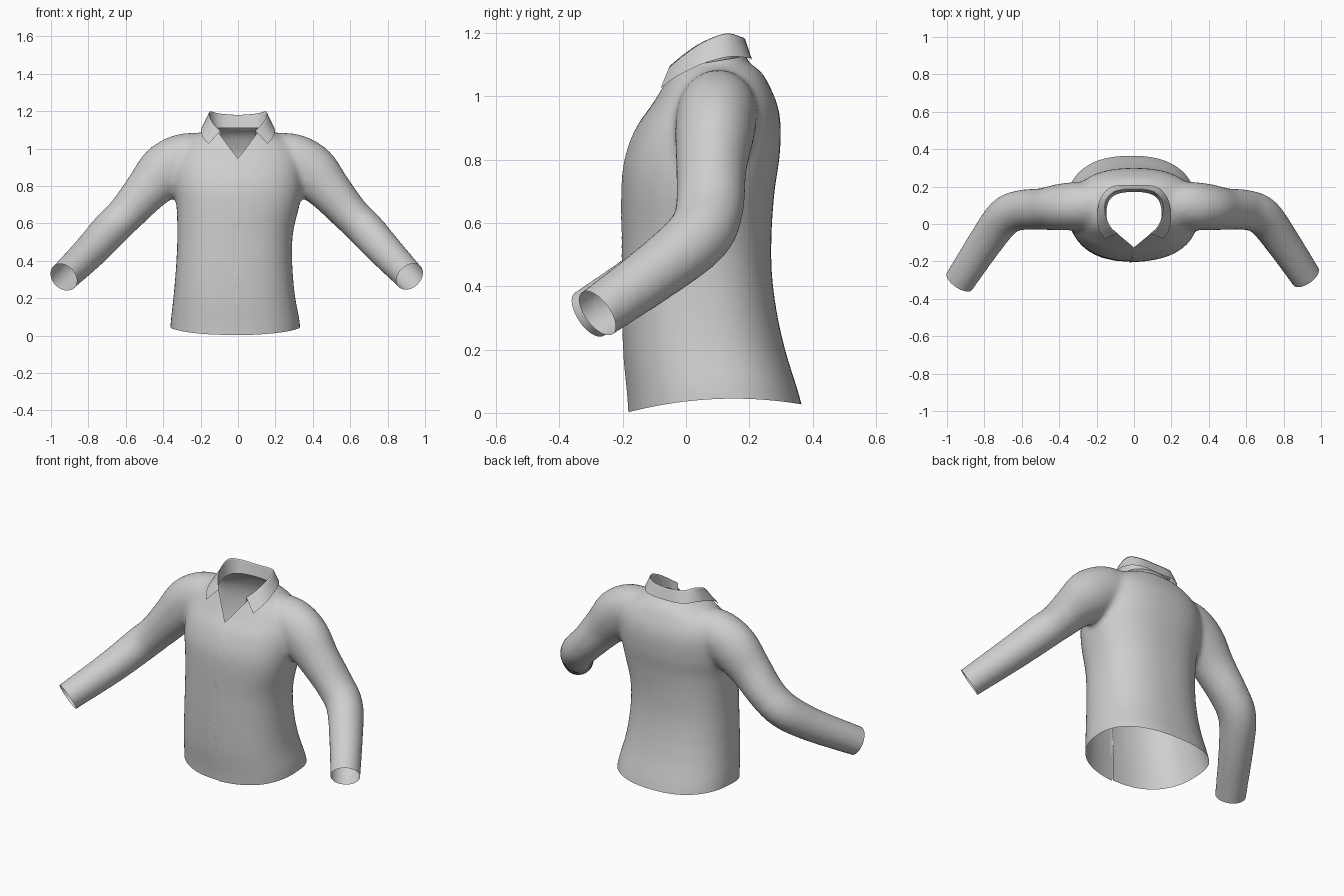
import bpy, bmesh, math
from mathutils import Vector

if "Cube" in bpy.data.objects:
    bpy.data.objects.remove(bpy.data.objects["Cube"])

cloth = bpy.data.materials.new("light_grey_cloth")
cloth.diffuse_color = (0.62, 0.62, 0.62, 1)
cloth.use_nodes = True
cloth.node_tree.nodes["Principled BSDF"].inputs["Base Color"].default_value = cloth.diffuse_color


def loft(bm, rings):
    """Skin a closed tube through rings of equal length."""
    loops = [[bm.verts.new(p) for p in r] for r in rings]
    n = len(loops[0])
    for a, b in zip(loops, loops[1:]):
        for i in range(n):
            bm.faces.new((a[i], a[(i + 1) % n], b[(i + 1) % n], b[i]))
    bm.faces.new(loops[0][::-1])
    bm.faces.new(loops[-1])


def rounded(t, power):
    c, s = math.cos(t), math.sin(t)
    return (math.copysign(abs(c) ** power, c), math.copysign(abs(s) ** power, s))


def spline(rows, steps=4):
    """Catmull-Rom through rows of numbers."""
    out = []
    for i in range(len(rows) - 1):
        p = [rows[max(0, min(len(rows) - 1, i + k))] for k in (-1, 0, 1, 2)]
        for j in range(steps):
            t = j / steps
            out.append([0.5 * (2 * b + (c - a) * t + (2 * a - 5 * b + 4 * c - d) * t * t
                               + (3 * b - a - 3 * c + d) * t ** 3) for a, b, c, d in zip(*p)])
    return out + [list(rows[-1])]


ANGLES = [math.tau * i / 40 for i in range(40)]
bm = bmesh.new()

# Torso: height, centre x, half width, front y, back y
body = [(-.08, -.015, .35, -.175, .385), (.04, -.015, .345, -.18, .355), (.2, -.02, .325, -.195, .31),
        (.4, -.02, .31, -.2, .275), (.55, -.015, .31, -.2, .27), (.7, 0, .33, -.2, .28),
        (.8, 0, .345, -.19, .295), (.9, 0, .345, -.155, .30), (.97, 0, .33, -.11, .29),
        (1.02, 0, .3, -.08, .27), (1.06, 0, .245, -.06, .25), (1.09, 0, .19, -.05, .225),
        (1.12, 0, .15, -.045, .19), (1.28, 0, .14, -.045, .18)]
rings = []
for z, cx, hw, yf, yb in spline(body):
    pts = [rounded(t, 0.85) for t in ANGLES]
    rings.append([(cx + hw * c, (yf + yb) / 2 + (yb - yf) / 2 * s, z) for c, s in pts])
loft(bm, rings)

# Sleeves: centre x, y, z, radius in the hanging plane, radius front to back
wrists = {}
for side, wrist in ((1, (.918, -.28, .315)), (-1, (.932, -.305, .312))):
    arm = [(.12, .11, .99, .09, .09), (.28, .10, .955, .13, .125), (.39, .09, .88, .145, .125),
           (.49, .08, .775, .12, .112), (.6, .075, .65, .102, .108), (.69, .04, .56, .1, .105),
           (.79, -.09, .45, .093, .095), wrist + (.082, .085)]
    end = Vector(wrist) * 1.35 - Vector(arm[-2][:3]) * .35
    arm.append(tuple(end) + (.082, .085))
    path = spline(arm)
    rings = []
    for i, row in enumerate(path):
        a, b = path[max(i - 1, 0)], path[min(i + 1, len(path) - 1)]
        d = (Vector(b[:3]) - Vector(a[:3])).normalized()
        u = (Vector((0, 1, 0)) - d * d.y).normalized()
        v = d.cross(u)
        ring = [Vector(row[:3]) + u * row[4] * math.cos(t) + v * row[3] * math.sin(t) for t in ANGLES]
        rings.append([(side * p.x, p.y, p.z) for p in ring])
    loft(bm, rings)
    d = Vector(wrist) - Vector(arm[-3][:3])
    wrists[side] = (Vector((side * wrist[0], wrist[1], wrist[2])), Vector((side * d.x, d.y, d.z)).normalized())
bmesh.ops.recalc_face_normals(bm, faces=bm.faces)

# Fuse torso and sleeves into one smooth skin
mesh = bpy.data.meshes.new("shirt_body")
bm.to_mesh(mesh)
bm.free()
shirt = bpy.data.objects.new("shirt_body", mesh)
bpy.context.collection.objects.link(shirt)
fuse = shirt.modifiers.new("fuse", 'REMESH')
fuse.mode, fuse.voxel_size = 'VOXEL', 0.014
relax = shirt.modifiers.new("relax", 'SMOOTH')
relax.factor, relax.iterations = 0.5, 16
bpy.context.view_layer.objects.active = shirt
shirt.select_set(True)
for name in ("fuse", "relax"):
    bpy.ops.object.modifier_apply(modifier=name)

bm = bmesh.new()
bm.from_mesh(shirt.data)


def cut(co, no, keep, clear=True):
    """Slice the faces whose centre passes the rule."""
    faces = [f for f in bm.faces if keep(f.calc_center_median())]
    geom = set(faces)
    for f in faces:
        geom.update(f.edges)
        geom.update(f.verts)
    return bmesh.ops.bisect_plane(bm, geom=list(geom), plane_co=co, plane_no=no, clear_outer=clear)


# Open hem, cuffs and neck
cut((0, 0, 0), (0, 0, -1), lambda c: c.z < .1)
for side, (co, no) in wrists.items():
    cut(co, no, lambda c: c.x * side > .7)
cut((0, .06, 1.105), (0, -.17, 1), lambda c: c.z > 1.03 and abs(c.x) < .25)

# V opening below the collar
SLOPE = 1.2
for side in (1, -1):
    cut((0, -.125, 1), (side, -SLOPE, 0), lambda c: c.z > .88 and c.y < .02 and abs(c.x) < .2, False)
wedge = [f for f in bm.faces if (c := f.calc_center_median()).z > .88 and c.y < .02
         and abs(c.x) < (c.y + .125) * SLOPE]
bmesh.ops.delete(bm, geom=wedge, context='FACES')

# Front closing: split the cloth and lap one edge over the other
res = cut((0, 0, 0), (1, 0, 0), lambda c: c.y < 0 and c.z < .98 and abs(c.x) < .1, False)
seam = [e for e in res['geom_cut'] if isinstance(e, bmesh.types.BMEdge) and e.is_valid]
bmesh.ops.split_edges(bm, edges=seam)
for v in bm.verts:
    if v.co.y < 0 and abs(v.co.x) < .12 and v.co.z < .97:
        near = 1 - abs(v.co.x) / .12
        if v.link_faces and sum(f.calc_center_median().x for f in v.link_faces) > 0:
            v.co.y -= .005 * near * min(1, (.97 - v.co.z) / .1)
        v.co.x -= .025 * near * math.sin(math.pi * max(0, v.co.z) / .97)

# Curved hem, low at the front
for v in bm.verts:
    if v.co.z < .3 and abs(v.co.x) < .45 and v.co.y > -.23:
        rise = .045 * max(0, 1 - ((v.co.y - .15) / .34) ** 2)
        v.co.z += rise * (1 - v.co.z / .3)
bm.to_mesh(shirt.data)
bm.free()

# Folded collar: inner base, fold and outer edge, from back centre to front tip
half = [((0, .172, 1.11), (0, .187, 1.18), (0, .208, 1.115)),
        ((.09, .16, 1.11), (.1, .175, 1.187), (.118, .2, 1.12)),
        ((.135, .12, 1.11), (.15, .125, 1.198), (.178, .14, 1.125)),
        ((.148, .05, 1.095), (.152, .05, 1.17), (.196, .06, 1.105)),
        ((.13, -.01, 1.07), (.128, -.01, 1.13), (.19, -.025, 1.065)),
        ((.088, -.05, 1.045), (.092, -.052, 1.095), (.158, -.08, 1.025))]
rows = [[(-x, y, z) for x, y, z in r] for r in half[:0:-1]] + half
fine = spline([[n for p in r for n in p] for r in rows], 5)
bm = bmesh.new()
grid = []
for f in fine:
    a, b, c = Vector(f[:3]), Vector(f[3:6]), Vector(f[6:])
    prof = [a, a.lerp(b, .5), b.lerp(a, .1), b, b.lerp(c, .12), b.lerp(c, .55), c]
    grid.append([bm.verts.new(p) for p in prof])
for p, q in zip(grid, grid[1:]):
    for i in range(len(p) - 1):
        bm.faces.new((p[i], p[i + 1], q[i + 1], q[i]))
bmesh.ops.recalc_face_normals(bm, faces=bm.faces)
mesh = bpy.data.meshes.new("collar")
bm.to_mesh(mesh)
bm.free()
collar = bpy.data.objects.new("collar", mesh)
bpy.context.collection.objects.link(collar)

for ob in (shirt, collar):
    ob.data.materials.clear()
    ob.data.materials.append(cloth)
    for p in ob.data.polygons:
        p.use_smooth = True
